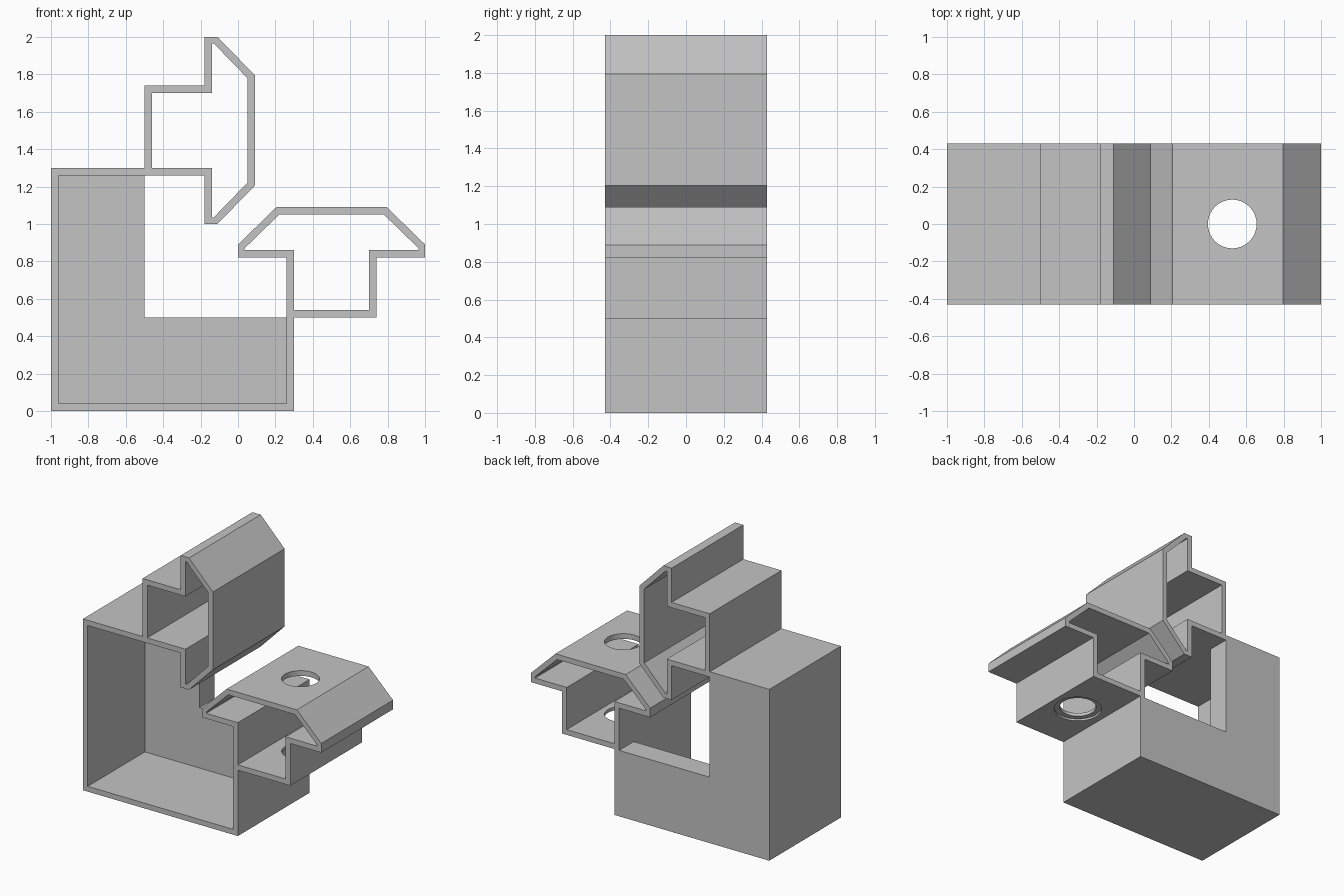
import bpy
import bmesh
import math

cube = bpy.data.objects.get("Cube")
if cube:
    bpy.data.objects.remove(cube, do_unlink=True)

HALF = 0.43      # half the depth of the bracket
WALL = 0.04      # wall thickness

grey = bpy.data.materials.new("light_grey")
grey.use_nodes = True
grey.diffuse_color = (0.55, 0.55, 0.55, 1)
grey.node_tree.nodes["Principled BSDF"].inputs["Base Color"].default_value = (0.55, 0.55, 0.55, 1)


def finish(name, bm):
    bmesh.ops.recalc_face_normals(bm, faces=bm.faces[:])
    mesh = bpy.data.meshes.new(name)
    bm.to_mesh(mesh)
    bm.free()
    mesh.materials.append(grey)
    obj = bpy.data.objects.new(name, mesh)
    bpy.context.scene.collection.objects.link(obj)
    return obj


def extrude_profile(name, points, y0=-HALF, y1=HALF):
    """Solid with an (x, z) outline, extruded along y."""
    bm = bmesh.new()
    face = bm.faces.new([bm.verts.new((x, y0, z)) for x, z in points])
    new = bmesh.ops.extrude_face_region(bm, geom=[face])["geom"]
    bmesh.ops.translate(bm, vec=(0, y1 - y0, 0),
                        verts=[v for v in new if isinstance(v, bmesh.types.BMVert)])
    return finish(name, bm)


def extrude_ring(name, outer, inner):
    """Hollow tube along y between two matching (x, z) outlines."""
    bm = bmesh.new()
    loops = [[bm.verts.new((x, y, z)) for x, z in pts]
             for pts, y in ((outer, -HALF), (inner, -HALF), (inner, HALF), (outer, HALF))]
    n = len(outer)
    for k in range(4):
        a, b = loops[k], loops[(k + 1) % 4]
        for i in range(n):
            j = (i + 1) % n
            bm.faces.new((a[i], a[j], b[j], b[i]))
    return finish(name, bm)


def upright(x, z):
    return x, z


def sideways(x, z):
    """Mirror across the diagonal, so the clip opens towards the left."""
    return z - 1, x + 1


def drill(obj, place, radius, low, high):
    """Cut a round hole through the clip along its own axis."""
    bm = bmesh.new()
    bmesh.ops.create_cone(bm, cap_ends=True, segments=64, radius1=radius,
                          radius2=radius, depth=high - low)
    for v in bm.verts:
        x, z = place(v.co.x + 0.525, v.co.z + (low + high) / 2)
        v.co = (x, v.co.y, z)
    cutter = finish("hole_cutter", bm)
    cutter.hide_render = True
    mod = obj.modifiers.new("hole", "BOOLEAN")
    mod.operation = "DIFFERENCE"
    mod.solver = "EXACT"
    mod.object = cutter
    bpy.context.view_layer.objects.active = obj
    bpy.ops.object.modifier_apply(modifier=mod.name)
    bpy.data.objects.remove(cutter, do_unlink=True)


# Outer walls of the corner box, open at the front
extrude_profile("box_walls", [
    (-0.5, 1.3), (-1, 1.3), (-1, 0), (0.3, 0), (0.3, 0.5), (0.3 - WALL, 0.5),
    (0.3 - WALL, WALL), (WALL - 1, WALL), (WALL - 1, 1.3 - WALL), (-0.5, 1.3 - WALL)])

# Thick L-shaped back plate
extrude_profile("back_plate", [
    (WALL - 1, WALL), (0.3 - WALL, WALL), (0.3 - WALL, 0.5),
    (-0.5, 0.5), (-0.5, 1.3 - WALL), (WALL - 1, 1.3 - WALL)], HALF - 0.175, HALF)

# Mushroom-shaped hollow clips, one upright and one on its side
outer = [(0, 0.82), (0, 0.89), (0.205, 1.09), (0.795, 1.09), (1, 0.89), (1, 0.82),
         (0.74, 0.82), (0.74, 0.5), (0.26, 0.5), (0.26, 0.82)]
inner = [(0.035, 0.86), (0.035, 0.87), (0.22, 1.05), (0.78, 1.05), (0.965, 0.87), (0.965, 0.86),
         (0.7, 0.86), (0.7, 0.54), (0.3, 0.54), (0.3, 0.86)]
for name, place in (("right_clip", upright), ("top_clip", sideways)):
    clip = extrude_ring(name, [place(*p) for p in outer], [place(*p) for p in inner])
    drill(clip, place, 0.13, 0.4, 1.2)      # through hole
    drill(clip, place, 0.17, 0.4, 0.515)    # shallow counterbore
    clip.select_set(True)
    bpy.ops.object.shade_smooth_by_angle(angle=math.radians(30))
    clip.select_set(False)
